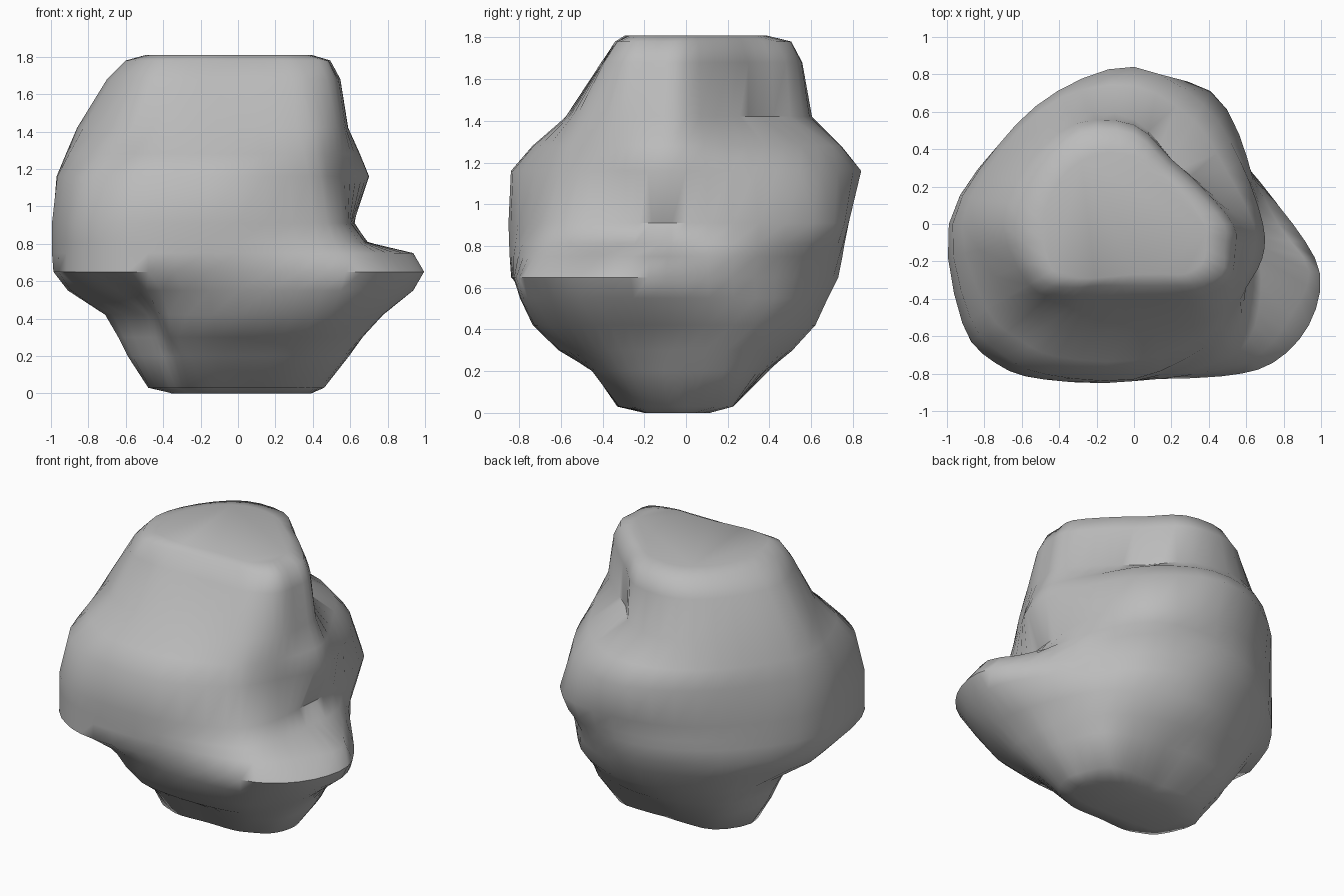
import bpy, bmesh, math
from mathutils import Vector

cube = bpy.data.objects.get("Cube")
if cube:
    bpy.data.objects.remove(cube, do_unlink=True)

# One stone colour
stone = bpy.data.materials.new("stone_grey")
stone.use_nodes = True
grey = (0.5, 0.5, 0.5, 1)
stone.diffuse_color = grey
stone.node_tree.nodes["Principled BSDF"].inputs["Base Color"].default_value = grey
stone.node_tree.nodes["Principled BSDF"].inputs["Roughness"].default_value = 0.9

# Outlines are radii at these angles (0 = +x, 90 = +y), closer together at the front corners
ANGLES = (0, 30, 60, 90, 120, 150, 180, 210, 225, 240, 270, 300, 315, 330, 345)
STEPS = 3

# Foot with steep sides, hollow under the front right bulge
foot = {
    0.00: (.38, .22, .11, .09, .11, .18, .35, .35, .27, .23, .20, .23, .28, .36, .38),
    0.03: (.45, .40, .26, .22, .26, .40, .48, .46, .42, .38, .32, .37, .41, .46, .47),
    0.20: (.58, .53, .42, .38, .45, .56, .59, .54, .52, .51, .44, .52, .59, .63, .61),
    0.30: (.64, .57, .51, .51, .55, .64, .64, .58, .58, .64, .61, .68, .72, .74, .69),
    0.42: (.72, .65, .61, .62, .64, .72, .71, .63, .64, .74, .73, .82, .87, .87, .80),
    0.55: (.84, .67, .66, .68, .71, .79, .91, .89, .83, .82, .79, .90, .98, 1.02, .97),
}
# Wide body: ledge at the left, a second shelf higher up at the back left
body = {
    0.65: (.85, .66, .69, .73, .76, .84, .98, 1.06, 1.05, .96, .83, .94, 1.05, 1.08, 1.03),
    0.75: (.77, .68, .74, .75, .78, .84, .99, 1.06, 1.05, .96, .84, .90, .97, .97, .97),
    0.81: (.69, .69, .78, .76, .78, .84, .99, 1.06, 1.05, .96, .84, .86, .87, .78, .70),
    0.91: (.62, .70, .82, .78, .79, .84, .99, 1.06, 1.05, .96, .84, .81, .78, .69, .63),
    1.16: (.69, .66, .74, .84, .82, .84, .97, 1.01, .99, .93, .83, .76, .72, .69, .71),
}
# Shoulders and crown, with a flat slanted face at the back left
crown = {
    1.28: (.64, .57, .64, .74, .78, .81, .92, .91, .87, .82, .73, .71, .70, .67, .66),
    1.42: (.57, .42, .40, .56, .68, .75, .86, .78, .72, .66, .57, .63, .66, .64, .60),
    1.68: (.53, .41, .40, .53, .62, .65, .70, .65, .56, .47, .40, .46, .54, .59, .56),
    1.78: (.48, .37, .36, .48, .56, .57, .60, .58, .48, .38, .33, .38, .46, .54, .50),
    1.81: (.38, .31, .30, .36, .43, .46, .49, .50, .41, .33, .27, .31, .38, .42, .40),
}


def smooth_outline(radii):
    """Closed rounded curve through the polar points."""
    pts = [Vector((r * math.cos(math.radians(a)), r * math.sin(math.radians(a))))
           for a, r in zip(ANGLES, radii)]
    n, out = len(pts), []
    for i in range(n):
        p0, p1, p2, p3 = (pts[(i + k) % n] for k in (-1, 0, 1, 2))
        for s in range(STEPS):
            t = s / STEPS
            out.append(0.5 * (2 * p1 + (p2 - p0) * t
                              + (2 * p0 - 5 * p1 + 4 * p2 - p3) * t * t
                              + (3 * p1 - p0 - 3 * p2 + p3) * t ** 3))
    return out


# Loft the outlines into one closed boulder
bm = bmesh.new()
rings = [[bm.verts.new((p.x, p.y, z)) for p in smooth_outline(radii)]
         for z, radii in {**foot, **body, **crown}.items()]
for low, high in zip(rings, rings[1:]):
    for i in range(len(low)):
        j = (i + 1) % len(low)
        bm.faces.new((low[i], low[j], high[j], high[i]))
bm.faces.new(list(reversed(rings[0])))
bm.faces.new(rings[-1])
bmesh.ops.recalc_face_normals(bm, faces=bm.faces[:])

mesh = bpy.data.meshes.new("boulder")
bm.to_mesh(mesh)
bm.free()
boulder = bpy.data.objects.new("boulder", mesh)
bpy.context.collection.objects.link(boulder)
mesh.materials.append(stone)

# Smooth shading that keeps the ledge and crown edges crisp
bpy.ops.object.select_all(action='DESELECT')
boulder.select_set(True)
bpy.context.view_layer.objects.active = boulder
bpy.ops.object.shade_smooth_by_angle(angle=math.radians(50))
